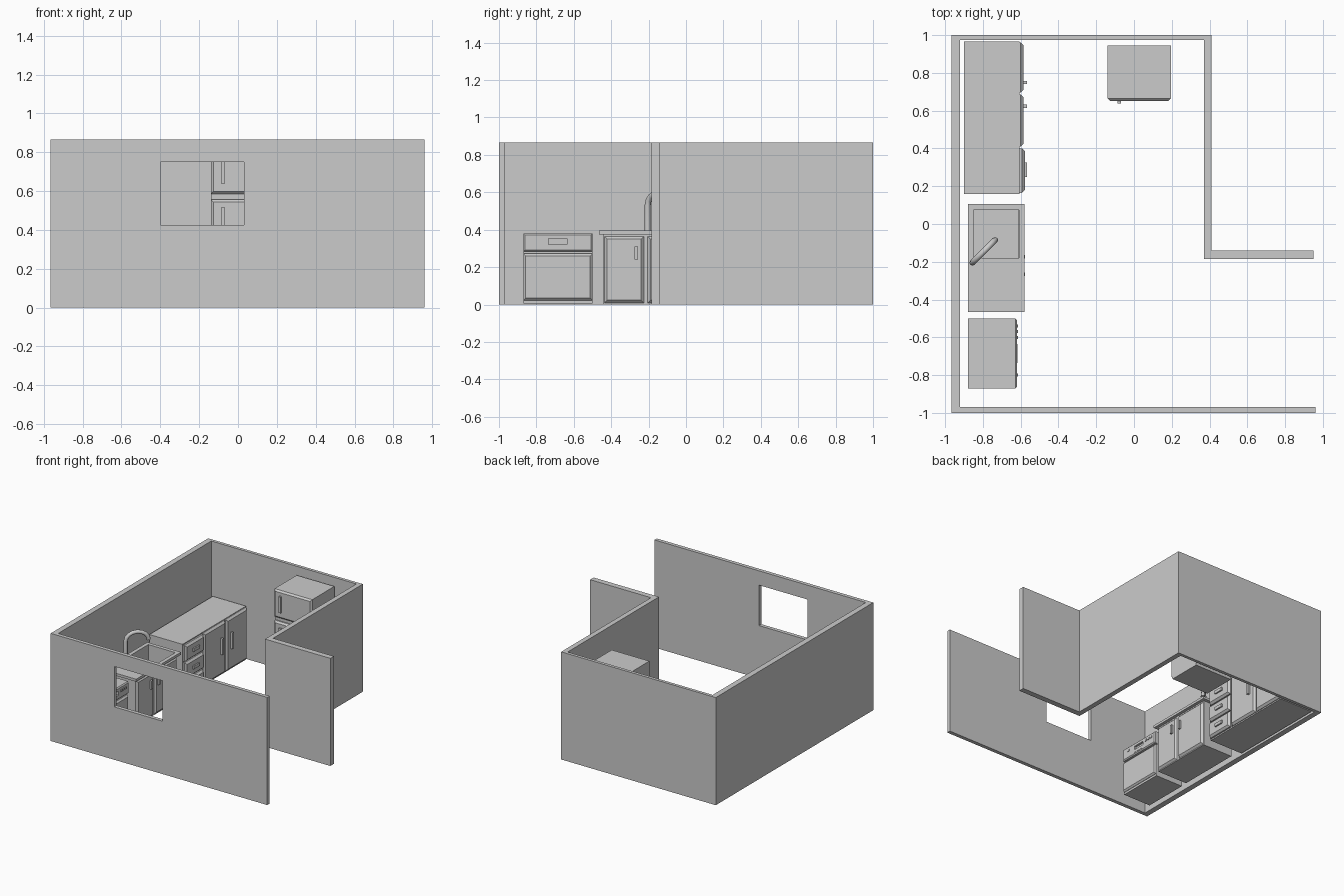
import bpy, bmesh, math
from mathutils import Vector

old = bpy.data.objects.get("Cube")
if old:
    bpy.data.objects.remove(old, do_unlink=True)

GREY = (0.6, 0.6, 0.6, 1)
mat = bpy.data.materials.new("plain_grey")
mat.use_nodes = True
mat.diffuse_color = GREY
mat.node_tree.nodes["Principled BSDF"].inputs["Base Color"].default_value = GREY


def finish(name, bm):
    bmesh.ops.recalc_face_normals(bm, faces=bm.faces)
    me = bpy.data.meshes.new(name)
    bm.to_mesh(me)
    bm.free()
    me.materials.append(mat)
    ob = bpy.data.objects.new(name, me)
    bpy.context.collection.objects.link(ob)
    return ob


def box(name, x, y, z, front=None, chamfer=0.0):
    """Box from three ranges; edges of the face pointing to front are chamfered."""
    bm = bmesh.new()
    bmesh.ops.create_cube(bm, size=1)
    for v in bm.verts:
        v.co = Vector([(a + b) / 2 + c * (b - a) for (a, b), c in zip((x, y, z), v.co)])
    if front:
        bm.normal_update()
        face = max(bm.faces, key=lambda f: f.normal.dot(Vector(front)))
        bmesh.ops.bevel(bm, geom=list(face.edges), offset=chamfer, segments=1,
                        affect='EDGES', clamp_overlap=True)
    return finish(name, bm)


def cut(cutter, *targets):
    cutter.hide_render = True
    cutter.hide_viewport = True
    cutter.display_type = 'WIRE'
    for ob in targets:
        m = ob.modifiers.new("cut", 'BOOLEAN')
        m.operation = 'DIFFERENCE'
        m.solver = 'EXACT'
        m.object = cutter


def door(name, y, z, x=(-0.612, -0.585), c=0.015):
    return box(name, x, y, z, (1, 0, 0), c)


def grip(name, x, y, z):
    return box(name, x, y, z)


# Walls: one extruded plan with a window opening at the front
plan = [(-.965, -1), (.96, -1), (.96, -.97), (-.92, -.97), (-.92, .975), (.37, .975),
        (.37, -.185), (.95, -.185), (.95, -.14), (.41, -.14), (.41, 1), (-.965, 1)]
bm = bmesh.new()
base = bm.faces.new([bm.verts.new((px, py, 0)) for px, py in plan])
ext = bmesh.ops.extrude_face_region(bm, geom=[base], use_keep_orig=True)
bmesh.ops.translate(bm, vec=(0, 0, 0.865),
                    verts=[g for g in ext["geom"] if isinstance(g, bmesh.types.BMVert)])
walls = finish("walls", bm)
cut(box("window_cutter", (-.4, .03), (-1.1, -.9), (.425, .75)), walls)

# Long cabinet with two doors and three drawers
box("long_cabinet", (-.90, -.605), (.16, .965), (0, .43))
door("long_cabinet_door_near", (.41, .685), (.01, .425))
door("long_cabinet_door_far", (.695, .96), (.01, .425))
for i, hy in enumerate((.615, .74)):
    grip(f"long_cabinet_handle_{i}", (-.59, -.567), (hy, hy + .018), (.18, .31))
for i in range(3):
    z0 = .01 + i * .14
    door(f"drawer_{i}", (.165, .4), (z0, z0 + .132), (-.612, -.578))
    grip(f"drawer_handle_{i}", (-.582, -.567), (.25, .325), (z0 + .055, z0 + .08))

# Sink cabinet, worktop and basin
cabinet = box("sink_cabinet", (-.87, -.605), (-.44, .08), (0, .376))
worktop = box("sink_worktop", (-.88, -.58), (-.465, .105), (.375, .395))
cut(box("basin_cutter", (-.85, -.61), (-.18, .08 - .005), (.2, .5)), cabinet, worktop)
door("sink_door_near", (-.44, -.222), (.005, .368), (-.612, -.59), .018)
door("sink_door_far", (-.208, .08), (.005, .368), (-.612, -.59), .018)
for i, hy in enumerate((-.275, -.182)):
    grip(f"sink_door_handle_{i}", (-.595, -.576), (hy, hy + .018), (.24, .31))

# Tap: upright pipe bending over the basin along a diagonal
start, end = Vector((-.855, -.205, .39)), Vector((-.735, -.085, .53))
curve = bpy.data.curves.new("tap", 'CURVE')
curve.dimensions = '3D'
curve.bevel_depth = 0.016
curve.bevel_resolution = 2
curve.use_fill_caps = True
spline = curve.splines.new('POLY')
mid = (start + end) / 2
reach = (end - start) / 2
points = [start]
for k in range(9):
    a = math.pi * k / 8
    side = -math.cos(a)
    points.append(Vector((mid.x + reach.x * side, mid.y + reach.y * side,
                          .53 + .068 * math.sin(a))))
spline.points.add(len(points) - 1)
for p, co in zip(spline.points, points):
    p.co = (*co, 1)
curve.materials.append(mat)
tap = bpy.data.objects.new("tap", curve)
bpy.context.collection.objects.link(tap)

# Dishwasher with control panel, recessed grip and buttons
box("dishwasher_body", (-.88, -.645), (-.87, -.50), (.005, .38))
box("dishwasher_plinth", (-.66, -.635), (-.87, -.50), (.005, .022))
door("dishwasher_door", (-.87, -.50), (.022, .272), (-.65, -.62), .012)
panel = door("dishwasher_panel", (-.87, -.50), (.283, .38), (-.65, -.62), .008)
cut(box("grip_cutter", (-.638, -.6), (-.735, -.635), (.3, .352)), panel)
grip("dishwasher_grip", (-.64, -.618), (-.735, -.635), (.298, .322))
for i, by in enumerate((-.80, -.60, -.57, -.54)):
    box(f"dishwasher_button_{i}", (-.625, -.614), (by - .008, by + .008), (.337, .353))

# Fridge with freezer door above
box("fridge_body", (-.14, .195), (.675, .945), (0, .81))
for name, z, hz in (("fridge", (.02, .557), (.36, .515)), ("freezer", (.586, .81), (.64, .77))):
    box(f"{name}_door", (-.14, .195), (.652, .68), z, (0, -1, 0), .013)
    box(f"{name}_handle", (-.087, -.068), (.637, .656), hz)
